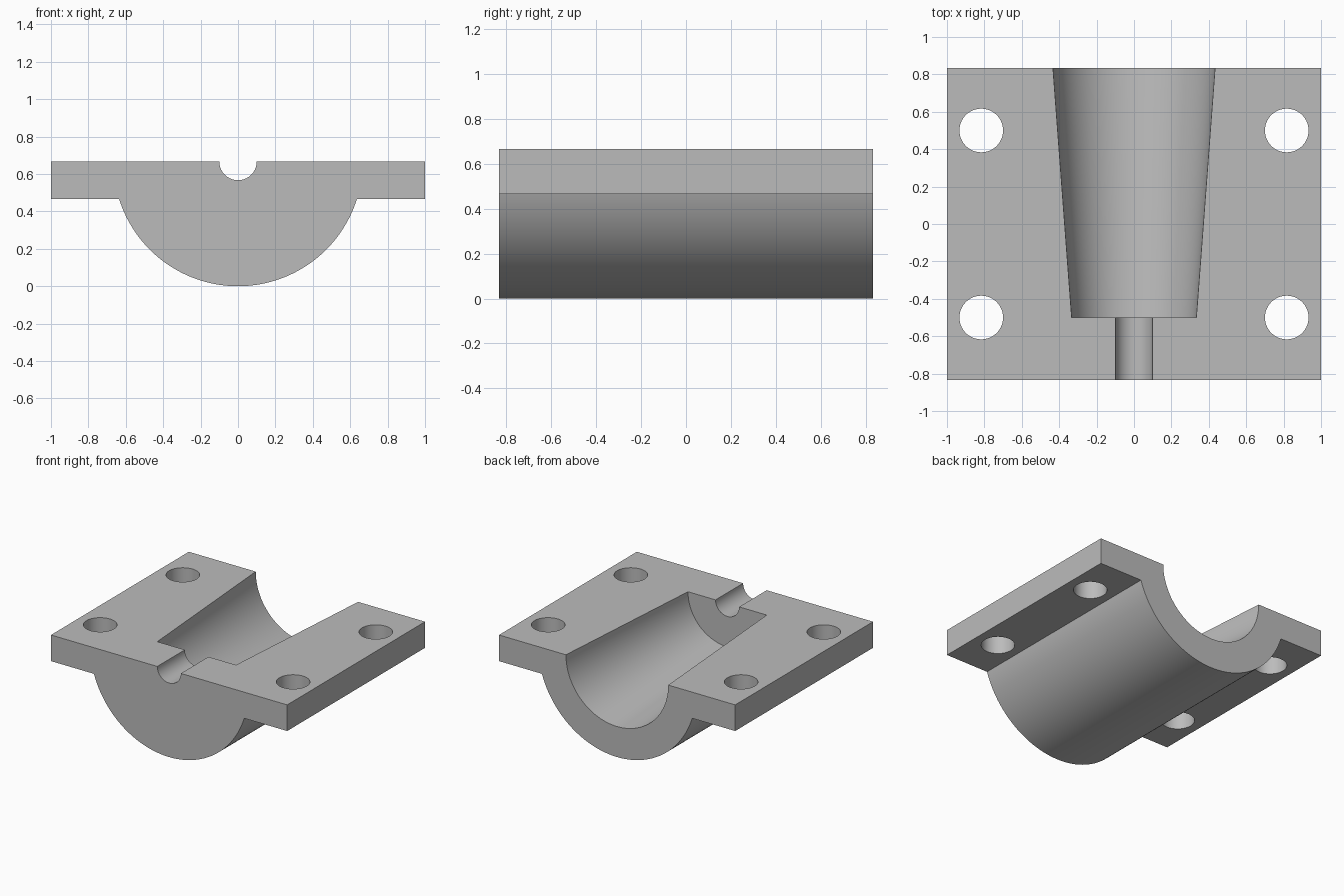
import bpy
import bmesh
import math
from mathutils import Matrix, Vector

default_cube = bpy.data.objects.get("Cube")
if default_cube:
    bpy.data.objects.remove(default_cube, do_unlink=True)

TOP = 2 / 3            # parting plane, also the axis height
RADIUS = 2 / 3         # outer half cylinder
FLANGE_Z = TOP - 0.2   # underside of flanges
HALF_Y = 5 / 6

grey = bpy.data.materials.new("plain grey")
grey.use_nodes = True
colour = (0.5, 0.5, 0.5, 1)
grey.diffuse_color = colour
grey.node_tree.nodes["Principled BSDF"].inputs["Base Color"].default_value = colour


def make_object(name, bm):
    bmesh.ops.recalc_face_normals(bm, faces=bm.faces)
    mesh = bpy.data.meshes.new(name)
    bm.to_mesh(mesh)
    bm.free()
    mesh.materials.append(grey)
    obj = bpy.data.objects.new(name, mesh)
    bpy.context.collection.objects.link(obj)
    return obj


def cutter(name, start, end, r1, r2, sides=96):
    """Closed cone or cylinder between two points."""
    start, end = Vector(start), Vector(end)
    axis = end - start
    turn = Matrix.Rotation(-math.pi / 2, 4, "X") if axis.y else Matrix()
    bm = bmesh.new()
    bmesh.ops.create_cone(bm, cap_ends=True, segments=sides, radius1=r1, radius2=r2,
                          depth=axis.length, matrix=Matrix.Translation((start + end) / 2) @ turn)
    obj = make_object(name, bm)
    obj.hide_render = True
    return obj


# Flanged half-cylinder body: cross-section extruded front to back
edge = math.asin((TOP - FLANGE_Z) / RADIUS)
STEPS = 80
profile = [(1, FLANGE_Z), (1, TOP), (-1, TOP), (-1, FLANGE_Z)]
for i in range(STEPS + 1):
    a = math.pi + edge + (math.pi - 2 * edge) * i / STEPS
    profile.append((RADIUS * math.cos(a), TOP + RADIUS * math.sin(a)))
bm = bmesh.new()
section = bm.faces.new([bm.verts.new((x, -HALF_Y, z)) for x, z in profile])
extruded = bmesh.ops.extrude_face_region(bm, geom=[section], use_keep_orig=True)
bmesh.ops.translate(bm, vec=(0, 2 * HALF_Y, 0),
                    verts=[v for v in extruded["geom"] if isinstance(v, bmesh.types.BMVert)])
body = make_object("flanged_half_housing", bm)

# Tapered bore, narrow front channel and four bolt holes
cutters = [
    cutter("tapered_bore", (0, -0.5, TOP), (0, HALF_Y + 0.1, TOP), 1 / 3, 1 / 3 + 0.1075),
    cutter("front_channel", (0, -1, TOP), (0, -0.4, TOP), 0.1, 0.1, 64),
]
for x in (-0.8167, 0.8167):
    for y in (-0.5, 0.5):
        cutters.append(cutter("bolt_hole", (x, y, 0.3), (x, y, 0.8), 0.1167, 0.1167, 64))

bpy.ops.object.select_all(action="DESELECT")
body.select_set(True)
bpy.context.view_layer.objects.active = body
for tool in cutters:
    mod = body.modifiers.new(tool.name, "BOOLEAN")
    mod.operation = "DIFFERENCE"
    mod.solver = "EXACT"
    mod.object = tool
    bpy.ops.object.modifier_apply(modifier=mod.name)
    bpy.data.objects.remove(tool, do_unlink=True)

bpy.ops.object.shade_smooth_by_angle(angle=math.radians(30))
